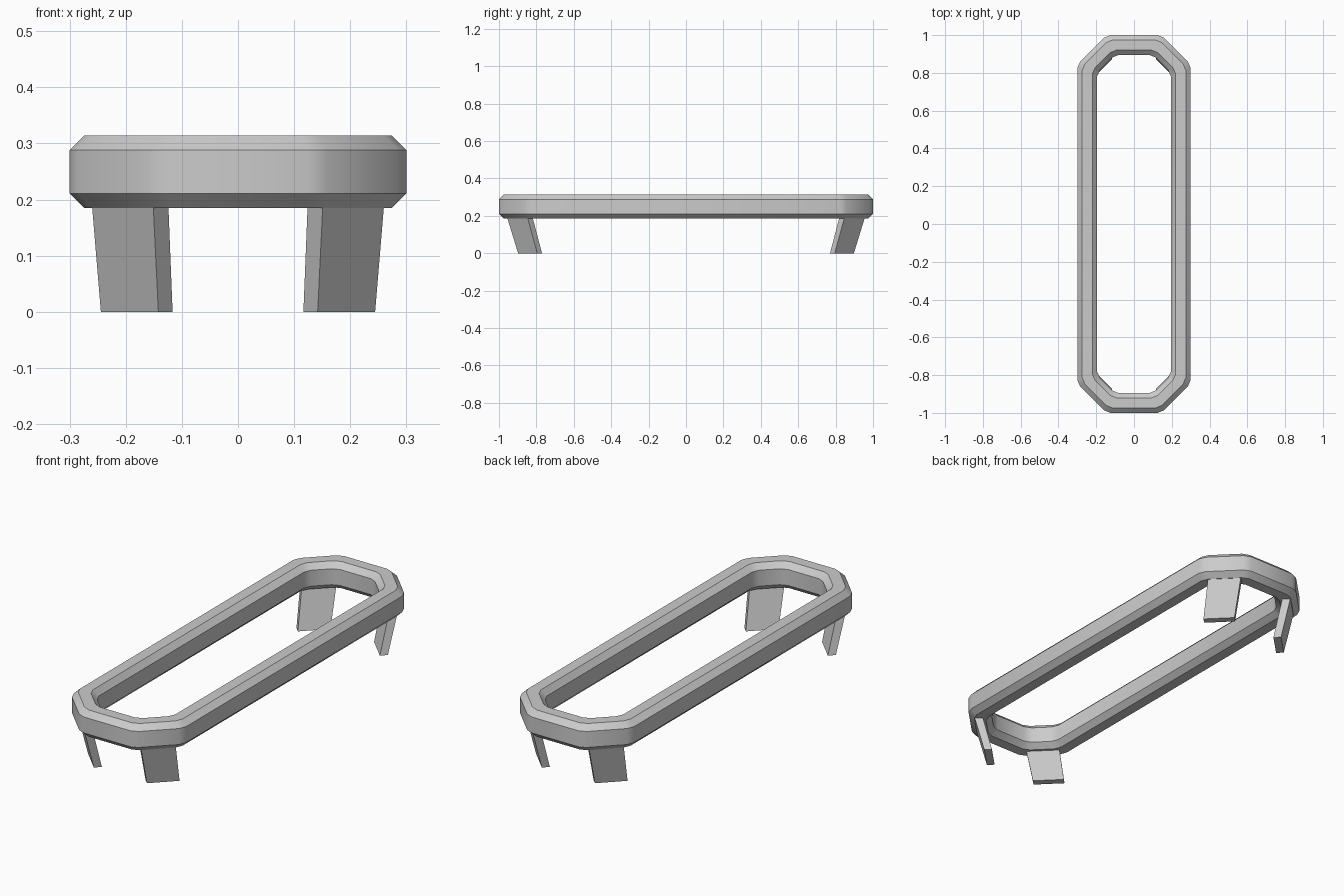
import bpy, bmesh, math
from mathutils import Vector

if "Cube" in bpy.data.objects:
    bpy.data.objects.remove(bpy.data.objects["Cube"])

W, L, CUT = 0.30, 1.00, 0.155      # half width, half length, corner cut
ROUND = 0.02                       # small easing of every outline corner


def make_object(name, bm):
    bmesh.ops.recalc_face_normals(bm, faces=bm.faces)
    mesh = bpy.data.meshes.new(name)
    bm.to_mesh(mesh)
    bm.free()
    obj = bpy.data.objects.new(name, mesh)
    bpy.context.collection.objects.link(obj)
    return obj


def outline(inset):
    """Long octagon, inset evenly, with each corner eased."""
    w, l = W - inset, L - inset
    c = CUT - inset * (2 - math.sqrt(2))
    quarter = [Vector((w, l - c)), Vector((w - c, l))]
    pts = quarter + [Vector((-p.x, p.y)) for p in reversed(quarter)]
    pts += [-p for p in pts]
    eased = []
    for i, p in enumerate(pts):
        for q in (pts[i - 1], pts[(i + 1) % len(pts)]):
            eased.append(p + (q - p).normalized() * ROUND)
    return eased


# Frame: chamfered cross-section swept round the octagon
profile = [(0, 0.211), (0, 0.288), (0.026, 0.314), (0.079, 0.314),
           (0.105, 0.288), (0.105, 0.211), (0.079, 0.185), (0.026, 0.185)]
bm = bmesh.new()
rings = [[bm.verts.new((p.x, p.y, z)) for p in outline(inset)]
         for inset, z in profile]
for r, ring in enumerate(rings):
    nxt = rings[(r + 1) % len(rings)]
    for i in range(len(ring)):
        j = (i + 1) % len(ring)
        bm.faces.new((ring[i], ring[j], nxt[j], nxt[i]))
frame = make_object("frame", bm)
bpy.context.view_layer.objects.active = frame
frame.select_set(True)
bpy.ops.object.shade_smooth_by_angle(angle=math.radians(30))

# Legs: diagonal slabs under the corner cuts, narrowing towards the centre
foot = [(0.151, 0.955), (0.260, 0.846), (0.233, 0.819), (0.124, 0.928)]
for sx, side in ((-1, "left"), (1, "right")):
    for sy, end in ((-1, "front"), (1, "back")):
        bm = bmesh.new()
        low, high = [[bm.verts.new((sx * x * s, sy * y * s, z)) for x, y in foot]
                     for s, z in ((0.94, 0), (1.0, 0.187))]
        bm.faces.new(low)
        bm.faces.new(high)
        for i in range(4):
            j = (i + 1) % 4
            bm.faces.new((low[i], low[j], high[j], high[i]))
        make_object(f"{end}_{side}_leg", bm)
